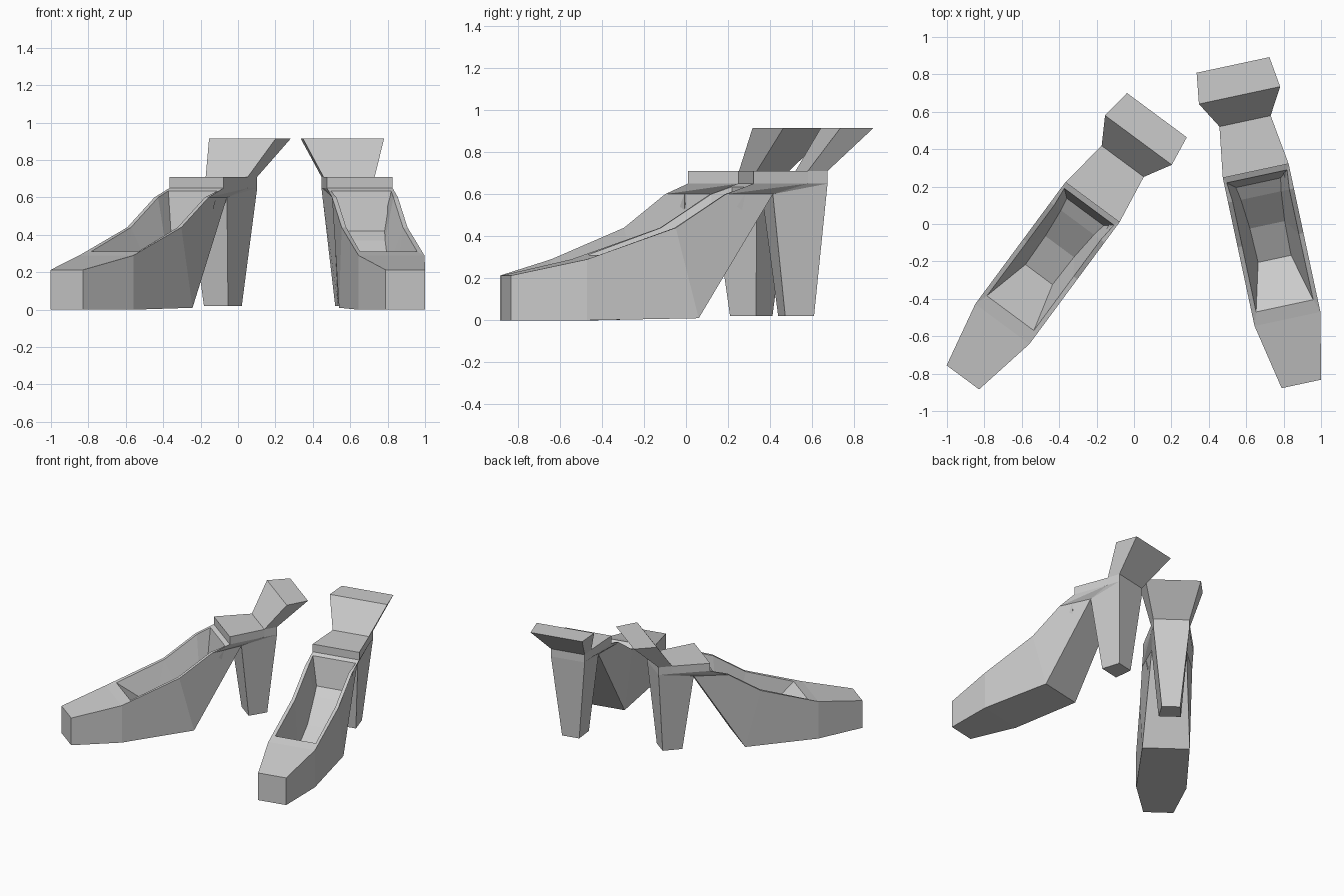
import bpy, bmesh, math

if "Cube" in bpy.data.objects:
    bpy.data.objects.remove(bpy.data.objects["Cube"])

# Named points on one half of a shoe: (half width, distance from toe, height)
P = {
    # outer top edge, toe to back
    'A0': (.108, 0, .213), 'A1': (.18, .355, .29), 'A2': (.18, .786, .44),
    'A3': (.18, 1.03, .60), 'A4': (.18, 1.165, .65),
    # sole and arch
    'B0': (.108, 0, 0), 'B1': (.18, .355, 0), 'B2': (.17, .90, .01), 'B3': (.125, 1.27, .60),
    # rim of the opening and inner floor
    'C1': (.156, .427, .31), 'C2': (.155, .786, .44), 'C3': (.155, 1.03, .60), 'C4': (.165, 1.135, .635),
    'F1': (.09, .684, .12), 'F2': (.095, .87, .22), 'F3': (.11, 1.03, .37), 'F4': (.122, 1.10, .42),
    # back platform (lower edge ends at K0)
    'K0': (.13, 1.535, .65), 'T0': (.18, 1.165, .71), 'T1': (.14, 1.437, .71), 'T2': (.13, 1.535, .71),
    'M1': (.14, 1.437, .65),
    # heel tip
    'H1': (.08, 1.34, .02), 'H2': (.066, 1.483, .02),
    # flared back tab
    'W1': (.222, 1.578, .915), 'W2': (.199, 1.744, .915),
}

# Per part: side polygons (mirrored) and point chains bridged left to right
PARTS = {
    'upper': (
        ['A0 A1 B1 B0', 'A1 A2 B2 B1', 'A2 A3 B3 B2', 'A3 M1 B3', 'M1 K0 B3', 'A3 A4 M1',
         'A1 A2 C2 C1', 'A2 A3 C3 C2', 'A3 A4 C4 C3',
         'C1 C2 F1', 'C2 F2 F1', 'C2 C3 F3 F2', 'C3 C4 F4 F3'],
        ['A4 C4 F4 F3 F2 F1 C1 A1 A0 B0 B1 B2 B3']),
    'heel': (['B3 K0 H2 H1'], ['B3 H1 H2 K0']),
    'back_platform': (['A4 M1 T1 T0', 'M1 K0 T2 T1'], ['A4 T0 T1', 'T2 K0']),
    'back_tab': (['T1 T2 W2 W1'], ['T1 W1 W2 T2']),
}


def build_mesh(name, sides, chains):
    bm = bmesh.new()
    verts = {}

    def v(key, s):
        if (key, s) not in verts:
            x, y, z = P[key]
            verts[key, s] = bm.verts.new((s * x, y, z))
        return verts[key, s]

    for side in sides:
        for s in (1, -1):
            bm.faces.new([v(k, s) for k in side.split()][::s])
    for chain in chains:
        keys = chain.split()
        for a, b in zip(keys, keys[1:]):
            bm.faces.new([v(a, -1), v(a, 1), v(b, 1), v(b, -1)])
    bmesh.ops.recalc_face_normals(bm, faces=bm.faces[:])
    mesh = bpy.data.meshes.new(name)
    bm.to_mesh(mesh)
    bm.free()
    return mesh


# Two identical shoes, each placed by its toe and turned outwards
placements = {'left': ((-.915, -.82, 0), -36.5), 'right': ((.895, -.855, 0), 12.1)}
for part, (sides, chains) in PARTS.items():
    mesh = build_mesh(part, sides, chains)
    for label, (loc, angle) in placements.items():
        ob = bpy.data.objects.new(f'{label}_{part}', mesh)
        ob.location = loc
        ob.rotation_euler.z = math.radians(angle)
        bpy.context.collection.objects.link(ob)
